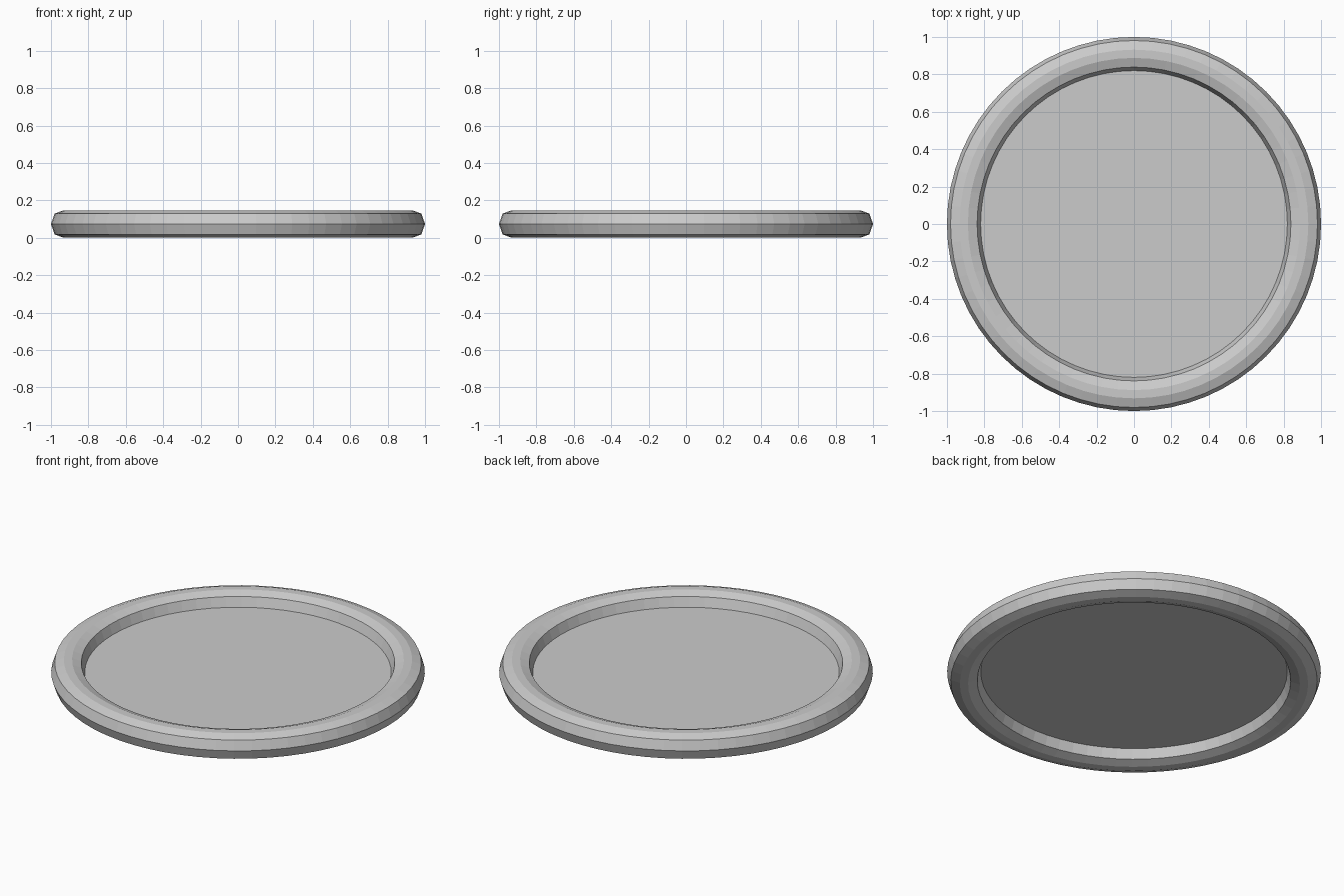
import bpy, bmesh, math

if "Cube" in bpy.data.objects:
    bpy.data.objects.remove(bpy.data.objects["Cube"])

SEG = 64
MID_R, MID_Z = 0.91, 0.0735


def add_object(name, bm):
    bmesh.ops.recalc_face_normals(bm, faces=bm.faces)
    mesh = bpy.data.meshes.new(name)
    bm.to_mesh(mesh)
    bm.free()
    obj = bpy.data.objects.new(name, mesh)
    bpy.context.collection.objects.link(obj)
    return obj


# Rounded ten-sided rim section: one quarter, mirrored to all four
quarter = [(0.09, 0.0), (0.071, 0.055), (0.022, 0.0735)]
top = quarter + [(-r, z) for r, z in reversed(quarter)]
section = top + [(-r, -z) for r, z in top[1:-1]]

# Rim ring swept around z
bm = bmesh.new()
rings = []
for i in range(SEG):
    a = 2 * math.pi * i / SEG
    rings.append([bm.verts.new(((MID_R + r) * math.cos(a),
                                (MID_R + r) * math.sin(a), MID_Z + z))
                  for r, z in section])
n = len(section)
for i in range(SEG):
    p, q = rings[i], rings[(i + 1) % SEG]
    for j in range(n):
        k = (j + 1) % n
        bm.faces.new((p[j], q[j], q[k], p[k]))
add_object("rim", bm)

# Flat plate closing the ring at mid height
bm = bmesh.new()
a = [2 * math.pi * i / SEG for i in range(SEG)]
bm.faces.new([bm.verts.new((0.822 * math.cos(t), 0.822 * math.sin(t), MID_Z)) for t in a])
plate = add_object("plate", bm)
if plate.data.polygons[0].normal.z < 0:
    plate.data.flip_normals()
